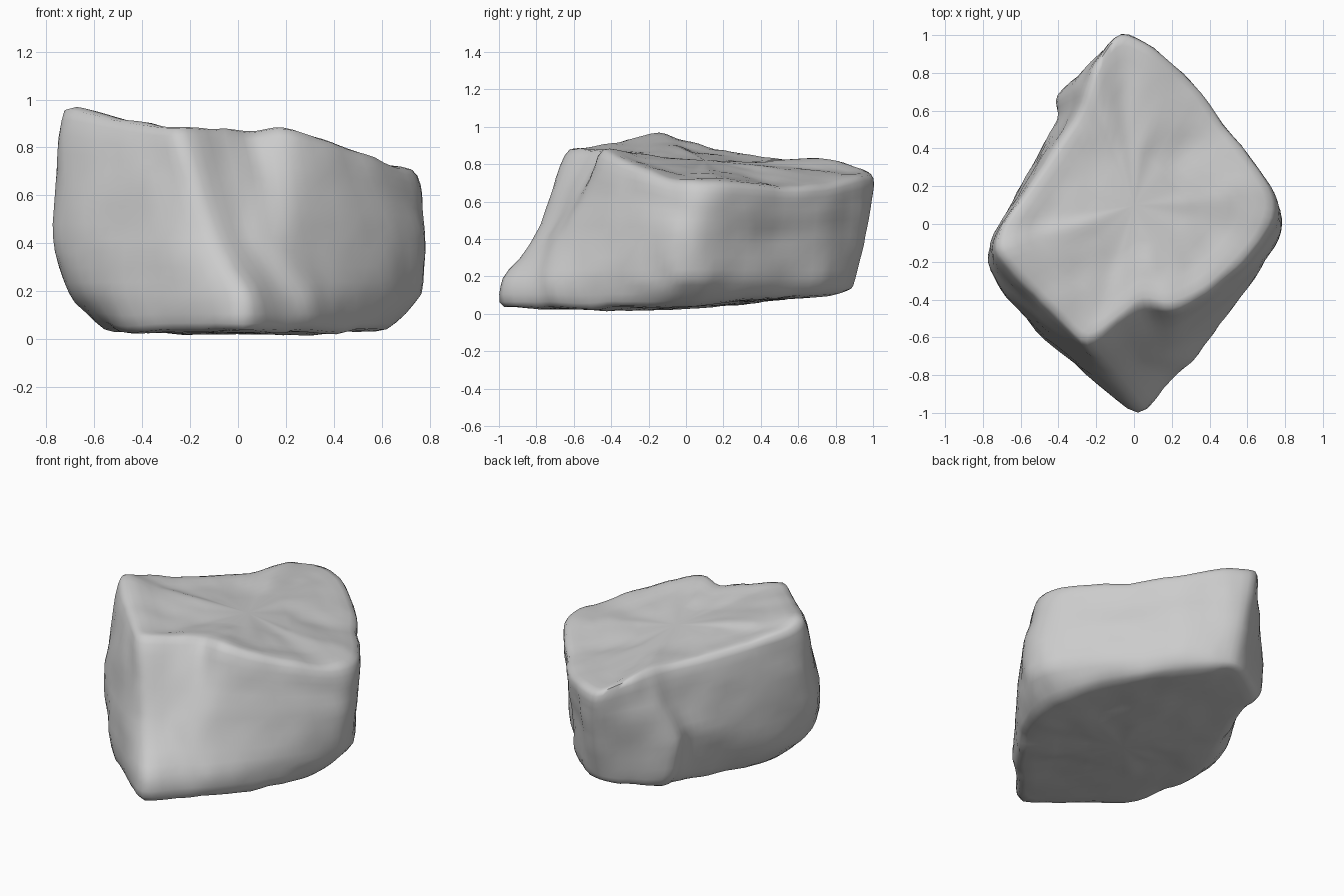
import bpy
import bmesh
from mathutils import Vector, noise

# Remove the default object
default = bpy.data.objects.get("Cube")
if default:
    bpy.data.objects.remove(default)

# Outlines of the rock, counter-clockwise from the front ridge
LOW_Z, MIDDLE_Z = 0.19, 0.42
bottom = [(.02, -.97, .04), (.2, -.79, .04), (.31, -.68, .04), (.41, -.54, .03),
          (.53, -.38, .04), (.6, -.21, .04), (.63, -.04, .05), (.6, .1, .06),
          (.53, .26, .08), (.4, .46, .09), (.25, .66, .1), (.08, .82, .11),
          (-.04, .86, .12), (-.19, .78, .11), (-.31, .68, .1), (-.33, .53, .08),
          (-.4, .35, .06), (-.5, .12, .05), (-.56, -.11, .04), (-.53, -.35, .04),
          (-.43, -.59, .03), (-.21, -.81, .04)]
lower = [(.01, -.98), (.17, -.82), (.29, -.73), (.41, -.58), (.57, -.39),
         (.69, -.19), (.76, -.05), (.74, .1), (.6, .31), (.45, .5), (.28, .72),
         (.1, .87), (-.04, .91), (-.23, .81), (-.37, .69), (-.38, .54),
         (-.47, .36), (-.62, .11), (-.71, -.14), (-.66, -.35), (-.52, -.56),
         (-.26, -.79)]
middle = [(-.11, -.8), (.02, -.73), (.14, -.69), (.28, -.6), (.49, -.4),
          (.68, -.2), (.775, -.04), (.755, .11), (.6, .33), (.45, .51),
          (.28, .74), (.08, .91), (-.05, .95), (-.25, .82), (-.4, .68),
          (-.4, .55), (-.5, .38), (-.65, .1), (-.775, -.16), (-.71, -.33),
          (-.53, -.53), (-.3, -.72)]
top = [(-.25, -.62, .88), (-.09, -.52, .875), (.05, -.42, .87), (.2, -.44, .87),
       (.38, -.36, .82), (.53, -.23, .77), (.68, -.05, .71), (.73, .12, .7),
       (.65, .28, .69), (.46, .52, .67), (.31, .73, .68), (.11, .91, .73),
       (-.07, .99, .75), (-.18, .87, .8), (-.23, .74, .82), (-.28, .6, .82),
       (-.43, .37, .84), (-.58, .16, .88), (-.7, -.02, .92), (-.71, -.16, .955),
       (-.53, -.36, .92), (-.38, -.51, .89)]

foot = [Vector(p) for p in bottom]
low = [Vector((x, y, LOW_Z)) for x, y in lower]
mid = [Vector((x, y, MIDDLE_Z)) for x, y in middle]
high = [Vector(p) for p in top]
top_centre = Vector((0, .1, .82))
bottom_centre = Vector((0, -.1, .015))
STEPS = 4


def toward(ring, centre, t):
    """Shrink a ring towards a centre point."""
    return [p.lerp(centre, t) for p in ring]


def spline(points, tension, closed):
    """Smooth curve passing through every given point."""
    n = len(points)
    result = []
    for i in range(n if closed else n - 1):
        if closed:
            a, b, c, d = (points[(i + k) % n] for k in (-1, 0, 1, 2))
        else:
            a, b, c, d = (points[max(0, min(n - 1, i + k))] for k in (-1, 0, 1, 2))
        leave, arrive = (c - a) * tension, (d - b) * tension
        for s in range(STEPS):
            t = s / STEPS
            ease = t * t * (3 - 2 * t)
            result.append(b.lerp(c, ease) + leave * t * (1 - t) ** 2
                          - arrive * t * t * (1 - t))
    return result if closed else result + [points[-1]]


# Rings from the underside, up the walls and in over the top
shoulder = [a.lerp(b, .55) for a, b in zip(mid, high)]
for p in shoulder:
    p.xy *= 1.02
rings = [toward(foot, bottom_centre, .7), toward(foot, bottom_centre, .35), foot,
         low, mid, shoulder, high,
         toward(high, top_centre, .3), toward(high, top_centre, .65)]
fine_rings = [spline(ring, .45, True) for ring in rings]
columns = [spline(list(column), .35, False) for column in zip(*fine_rings)]

# Skin of the stone
bm = bmesh.new()
grid = [[bm.verts.new(p) for p in column] for column in columns]
for here, beside in zip(grid, grid[1:] + grid[:1]):
    for i in range(len(here) - 1):
        bm.faces.new((here[i], beside[i], beside[i + 1], here[i + 1]))
underside_hub = bm.verts.new(bottom_centre)
top_hub = bm.verts.new(top_centre)
for here, beside in zip(grid, grid[1:] + grid[:1]):
    bm.faces.new((beside[0], here[0], underside_hub))
    bm.faces.new((here[-1], beside[-1], top_hub))

# Weathered lumps and chips
bm.normal_update()
for v in bm.verts:
    lumps = noise.noise(v.co * 4) * .011
    chips = noise.noise(v.co * 9) * .009
    v.co += v.normal * (lumps + chips)

mesh = bpy.data.meshes.new("rock")
bm.to_mesh(mesh)
bm.free()
rock = bpy.data.objects.new("rock", mesh)
bpy.context.collection.objects.link(rock)
bpy.context.view_layer.objects.active = rock
rock.select_set(True)

# Plain grey stone
stone = bpy.data.materials.new("grey_stone")
stone.use_nodes = True
colour = (.6, .6, .6, 1)
stone.diffuse_color = colour
stone.node_tree.nodes["Principled BSDF"].inputs["Base Color"].default_value = colour
mesh.materials.append(stone)
bpy.ops.object.shade_smooth_by_angle(angle=1.1)
